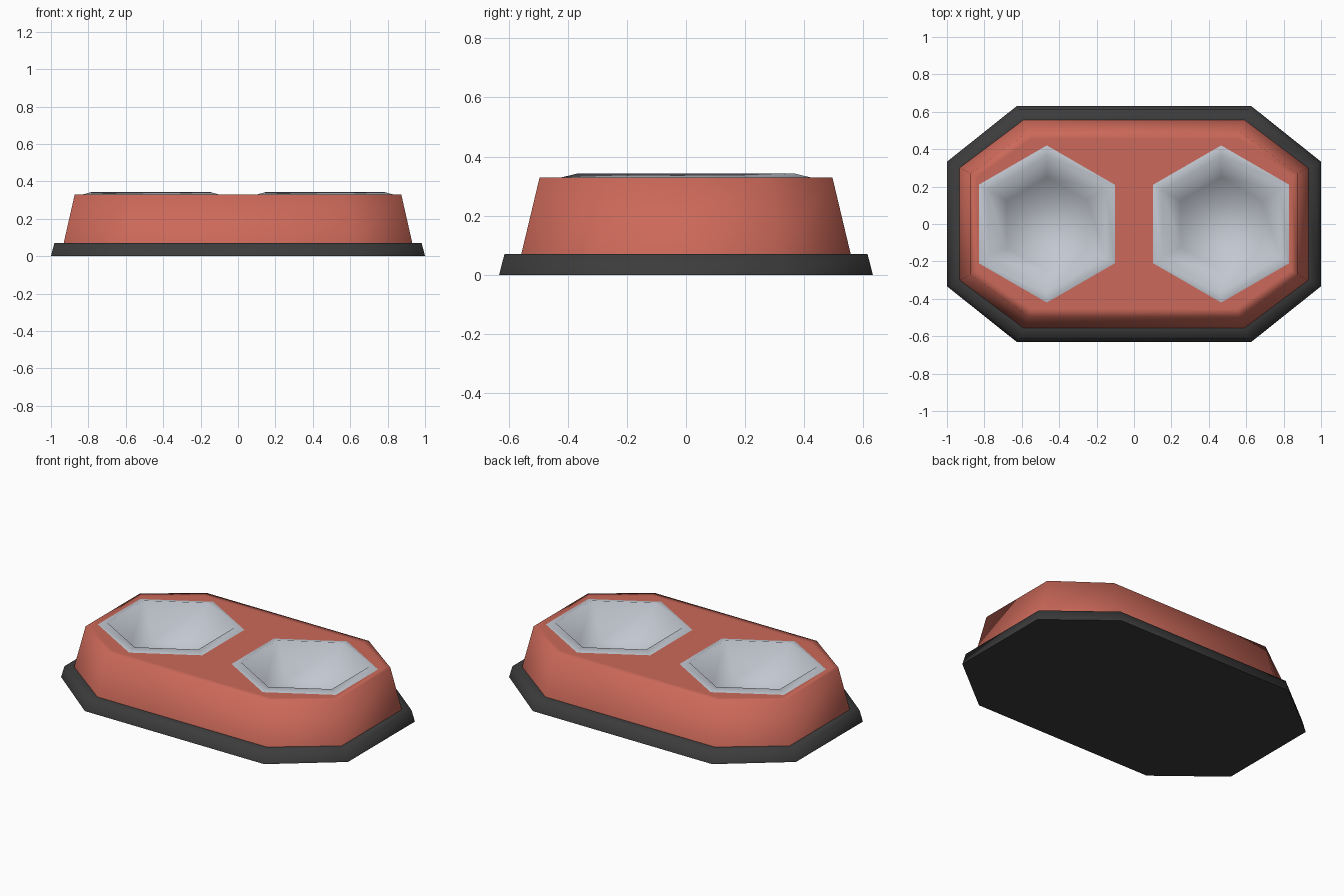
import bpy, bmesh, math

if "Cube" in bpy.data.objects:
    bpy.data.objects.remove(bpy.data.objects["Cube"])


def material(name, rgb):
    m = bpy.data.materials.new(name)
    m.diffuse_color = (*rgb, 1)
    m.use_nodes = True
    m.node_tree.nodes["Principled BSDF"].inputs["Base Color"].default_value = m.diffuse_color
    return m


RED = material("coral red", (0.60, 0.14, 0.10))
DARK = material("dark rubber", (0.045, 0.045, 0.045))
STEEL = material("light steel", (0.54, 0.57, 0.63))


def octagon(x, y, cx, cy, z):
    # x, y: half sizes; cx, cy: where the corner cuts start
    q = [(x, cy), (cx, y)]
    pts = q + [(-a, b) for a, b in q[::-1]]
    pts += [(-a, -b) for a, b in pts]
    return [(a, b, z) for a, b in pts]


def hexagon(cx, r, z):
    return [(cx + r * math.sin(i * math.pi / 3), r * math.cos(i * math.pi / 3), z)
            for i in range(6)][::-1]


def loft(name, rings, mat, cap_bottom=True, cap_top=True):
    # stack of matching rings joined with quads
    bm = bmesh.new()
    loops = [[bm.verts.new(p) for p in ring] for ring in rings]
    for a, b in zip(loops, loops[1:]):
        for i in range(len(a)):
            j = (i + 1) % len(a)
            bm.faces.new((a[i], a[j], b[j], b[i]))
    if cap_bottom:
        bm.faces.new(loops[0][::-1])
    if cap_top:
        bm.faces.new(loops[-1])
    me = bpy.data.meshes.new(name)
    bm.to_mesh(me)
    bm.free()
    me.materials.append(mat)
    ob = bpy.data.objects.new(name, me)
    bpy.context.collection.objects.link(ob)
    return ob


def select(ob):
    bpy.ops.object.select_all(action='DESELECT')
    ob.select_set(True)
    bpy.context.view_layer.objects.active = ob


def smooth(ob, angle):
    select(ob)
    bpy.ops.object.shade_smooth_by_angle(angle=math.radians(angle))


# rubber foot
foot = loft("rubber_foot", [octagon(1.0, 0.632, 0.625, 0.333, 0),
                            octagon(0.982, 0.614, 0.615, 0.325, 0.07),
                            octagon(0.92, 0.55, 0.585, 0.295, 0.07)], DARK)

# tapered body with a flat border around the top
body = loft("body", [octagon(0.932, 0.557, 0.59, 0.30, 0.07),
                     octagon(0.873, 0.495, 0.565, 0.27, 0.33),
                     octagon(0.84, 0.455, 0.55, 0.25, 0.33)], RED)

# wells cut for the bowls
for side in (-1, 1):
    cutter = loft("well_cutter", [hexagon(0.466 * side, 0.395, 0.10),
                                  hexagon(0.466 * side, 0.395, 0.5)], RED)
    select(body)
    mod = body.modifiers.new("well", 'BOOLEAN')
    mod.operation = 'DIFFERENCE'
    mod.solver = 'EXACT'
    mod.object = cutter
    bpy.ops.object.modifier_apply(modifier=mod.name)
    bpy.data.objects.remove(cutter)

# six-sided bowls with a raised rim
for side, label in ((-1, "left"), (1, "right")):
    profile = [(0.42, 0.33), (0.365, 0.343), (0.25, 0.14)]
    bowl = loft(label + "_bowl", [hexagon(0.466 * side, r, z) for r, z in profile],
                STEEL, cap_bottom=False)
    smooth(bowl, 80)

smooth(foot, 80)
smooth(body, 80)
